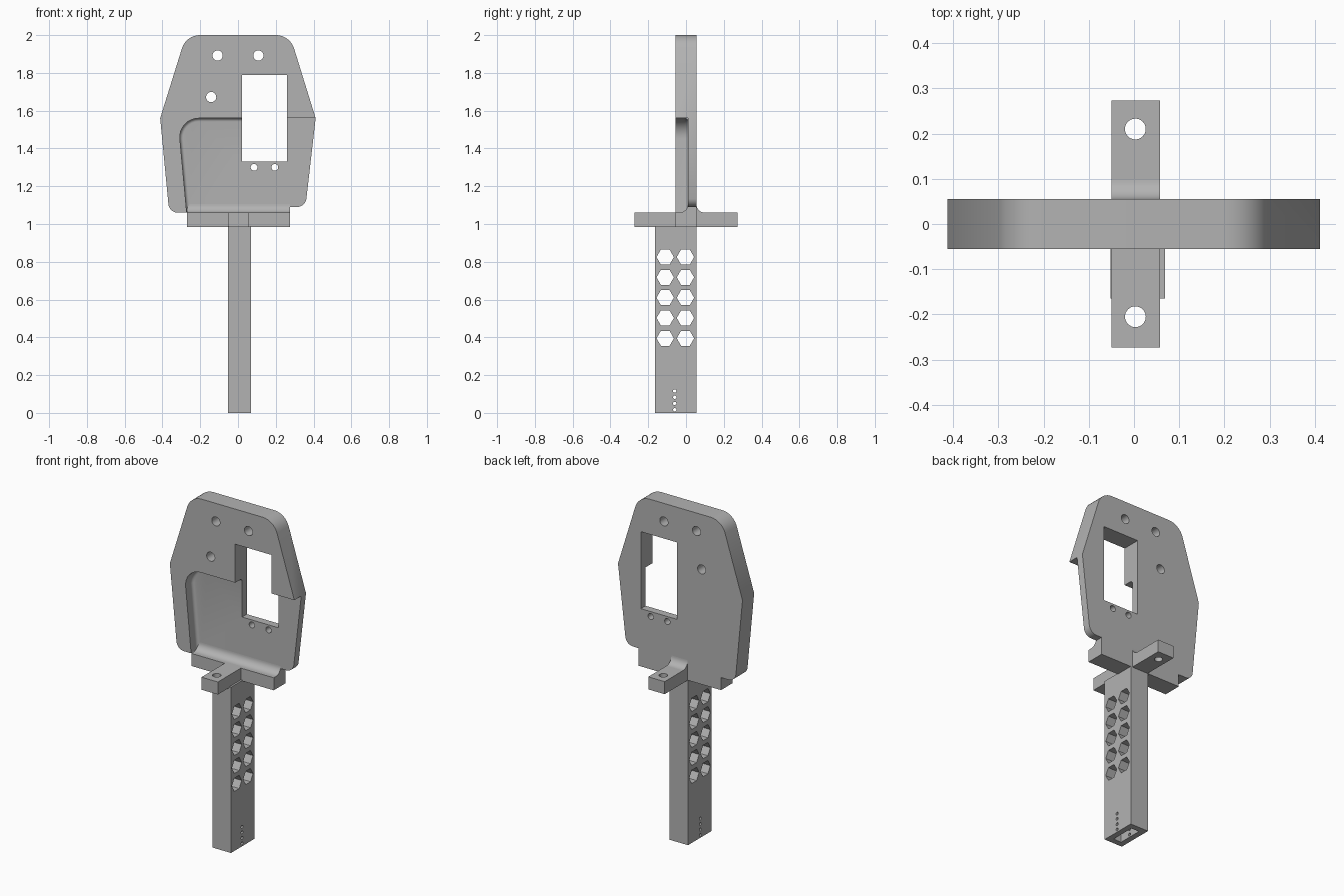
import bpy, bmesh, math
from mathutils import Vector, Matrix

old = bpy.data.objects.get("Cube")
if old:
    bpy.data.objects.remove(old)

grey = bpy.data.materials.new("plain grey")
grey.use_nodes = True
colour = (0.45, 0.45, 0.45, 1)
grey.diffuse_color = colour
grey.node_tree.nodes["Principled BSDF"].inputs["Base Color"].default_value = colour


def make(name, bm):
    bmesh.ops.recalc_face_normals(bm, faces=bm.faces)
    mesh = bpy.data.meshes.new(name)
    bm.to_mesh(mesh)
    bm.free()
    mesh.materials.append(grey)
    obj = bpy.data.objects.new(name, mesh)
    bpy.context.collection.objects.link(obj)
    return obj


def rounded(corners):
    """Turn (a, b, radius) corners into an outline with arcs."""
    out = []
    for i, (a, b, r) in enumerate(corners):
        p = Vector((a, b))
        if r == 0:
            out.append(p)
            continue
        u = (Vector(corners[i - 1][:2]) - p).normalized()
        v = (Vector(corners[(i + 1) % len(corners)][:2]) - p).normalized()
        half = u.angle(v) / 2
        centre = p + (u + v).normalized() * r / math.sin(half)
        start = p + u * r / math.tan(half) - centre
        end = p + v * r / math.tan(half) - centre
        sweep = start.angle_signed(end)
        for k in range(9):
            out.append(centre + Matrix.Rotation(-sweep * k / 8, 2) @ start)
    return out


def prism(name, outline, axis, lo, hi, bevel=0):
    """Extrude an outline along x, y or z; optionally round the far edge."""
    place = {"x": lambda a, b, d: (d, a, b),
             "y": lambda a, b, d: (a, d, b),
             "z": lambda a, b, d: (a, b, d)}[axis]
    bm = bmesh.new()
    ends = [[bm.verts.new(place(p[0], p[1], d)) for p in outline] for d in (lo, hi)]
    n = len(outline)
    bm.faces.new(ends[0])
    cap = bm.faces.new(ends[1])
    for i in range(n):
        j = (i + 1) % n
        bm.faces.new((ends[0][i], ends[0][j], ends[1][j], ends[1][i]))
    if bevel:
        bmesh.ops.recalc_face_normals(bm, faces=bm.faces)
        bmesh.ops.bevel(bm, geom=list(cap.edges), offset=bevel, segments=5,
                        profile=0.5, affect='EDGES')
    return make(name, bm)


def box(name, x0, x1, y0, y1, z0, z1):
    return prism(name, [(x0, y0), (x1, y0), (x1, y1), (x0, y1)], "z", z0, z1)


def hole(a, b, r, axis, lo, hi, sides=32):
    pts = [(a + r * math.cos(math.tau * k / sides),
            b + r * math.sin(math.tau * k / sides)) for k in range(sides)]
    return prism("hole_cutter", pts, axis, lo, hi)


def cut(obj, cutters):
    for c in cutters:
        c.hide_render = True
        mod = obj.modifiers.new("cut", 'BOOLEAN')
        mod.operation, mod.solver, mod.object = 'DIFFERENCE', 'EXACT', c
    bpy.context.view_layer.update()
    graph = bpy.context.evaluated_depsgraph_get()
    mesh = bpy.data.meshes.new_from_object(obj.evaluated_get(graph))
    obj.modifiers.clear()
    obj.data = mesh
    for c in cutters:
        bpy.data.objects.remove(c)


T = 0.055        # half thickness of the plate
FLOOR = 0.01     # depth of the recess floor
SHELF = 1.06     # top of the flange
UNDER = 0.985    # underside of the flange
MID = 1.56       # widest level of the plate

# Upright plate with recess, window and screw holes
plate = prism("plate", rounded([
    (-0.275, 2, 0.1), (0.275, 2, 0.1), (0.411, MID, 0), (0.357, 1.09, 0.05),
    (0.275, 1.09, 0), (0.275, SHELF, 0), (-0.364, SHELF, 0.05), (-0.412, MID, 0)]),
    "y", -T, T)
recess = prism("recess_cutter", rounded([
    (-0.318, MID, 0.1), (0.14, MID, 0), (0.14, 1, 0), (-0.266, 1, 0)]),
    "y", -0.1, FLOOR, 0.018)
cut(plate, [recess, box("open_side_cutter", 0.03, 0.5, -0.1, FLOOR, 1, MID)])
window = box("window_cutter", 0.02, 0.26, -0.2, 0.2, 1.33, 1.79)
screws = [(-0.108, 1.892, 0.027), (0.108, 1.892, 0.027), (-0.142, 1.672, 0.027),
          (0.085, 1.3, 0.018), (0.195, 1.3, 0.018)]
cut(plate, [window] + [hole(*s, "y", -0.2, 0.2) for s in screws])

# Cross-shaped flange
box("side_flange", -0.27, 0.275, -T, T, UNDER, SHELF)
for name, y0, y1, hy in (("front_tab", -0.273, -T, -0.205), ("back_tab", T, 0.273, 0.21)):
    tab = box(name, -0.05, 0.058, y0, y1, UNDER, SHELF)
    cut(tab, [hole(0.003, hy, 0.023, "z", 0.9, 1.2)])


# Concave fillets where the plate meets the flange
def fillet(name, x0, x1, y, side, r=0.045):
    pts = [(y, SHELF)]
    for k in range(11):
        t = math.pi / 2 * k / 10
        pts.append((y + side * r * (1 - math.sin(t)), SHELF + r * (1 - math.cos(t))))
    return prism(name, pts, "x", x0, x1)


fillet("recess_fillet", -0.27, 0.275, FLOOR, -1)
fillet("back_fillet", -0.05, 0.058, T, 1)

# Stem with hexagonal lightening holes, pin holes and an end slot
stem = box("stem", -0.052, 0.069, -0.165, T, 0, UNDER + 0.005)
cutters = [hole(y, 0.395 + 0.1075 * i, 0.046, "x", -0.2, 0.2, 6)
           for y in (-0.11, -0.003) for i in range(5)]
cut(stem, cutters)
cut(stem, [box("slot_cutter", -0.018, 0.035, -0.13, 0.02, -0.1, 0.14)])
cut(stem, [hole(-0.06, 0.017 + 0.033 * i, 0.009, "x", -0.2, 0.2, 16) for i in range(4)])

# Smooth the rounded parts, keep the edges sharp
bpy.ops.object.select_all(action='DESELECT')
for obj in bpy.context.scene.objects:
    if obj.type == 'MESH':
        obj.select_set(True)
        bpy.context.view_layer.objects.active = obj
bpy.ops.object.shade_smooth_by_angle(angle=math.radians(30))
